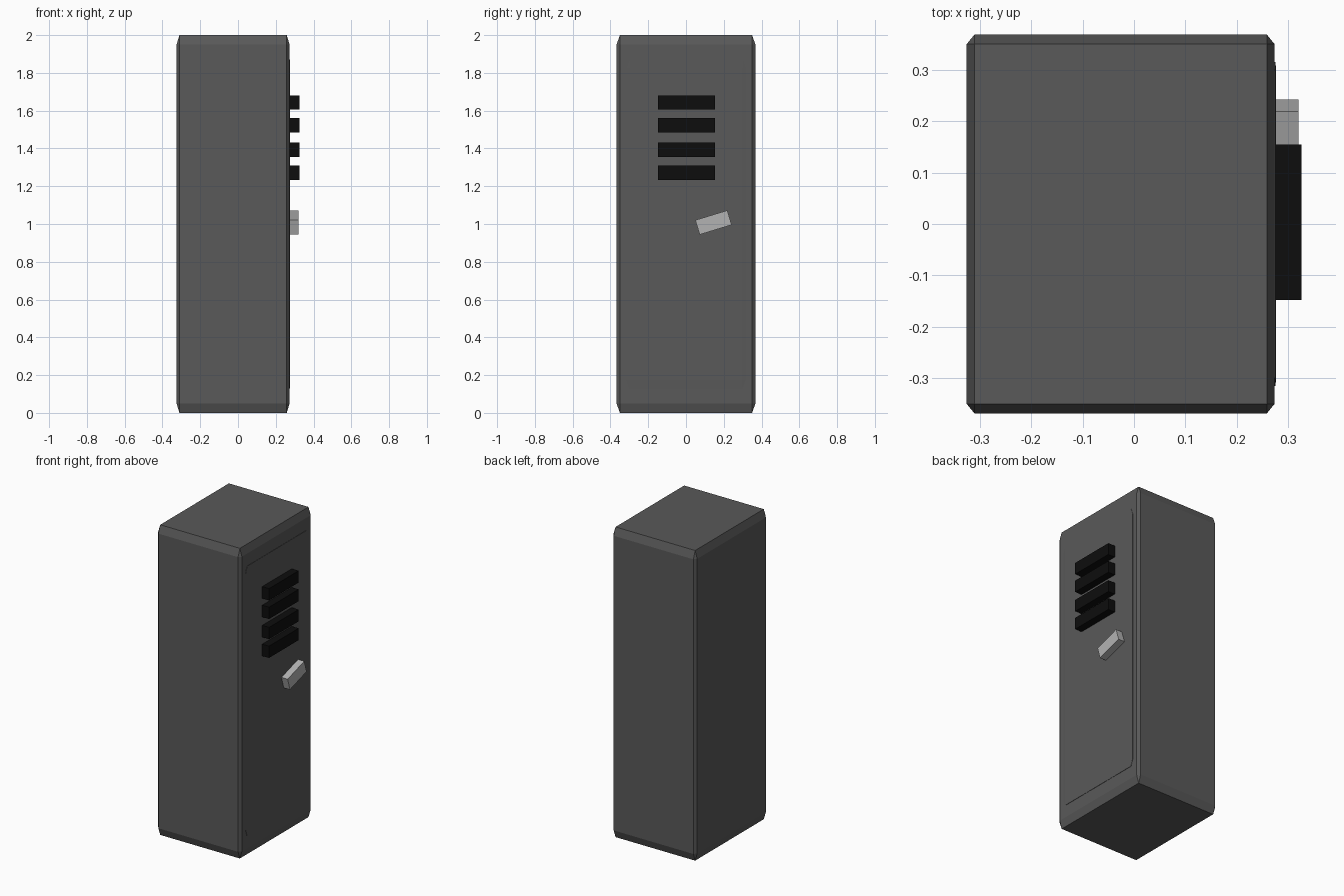
import bpy, bmesh, math
from mathutils import Matrix, Vector

if "Cube" in bpy.data.objects:
    bpy.data.objects.remove(bpy.data.objects["Cube"])


def material(name, value):
    mat = bpy.data.materials.new(name)
    mat.diffuse_color = (value, value, value, 1)
    mat.use_nodes = True
    mat.node_tree.nodes["Principled BSDF"].inputs["Base Color"].default_value = mat.diffuse_color
    return mat


def box(name, lo, hi, mat=None, bevel=0.0, tilt=0.0):
    """Box between two corners; the bevel is a fraction of each side."""
    lo, hi = Vector(lo), Vector(hi)
    bm = bmesh.new()
    bmesh.ops.create_cube(bm, size=1)
    if bevel:
        bmesh.ops.bevel(bm, geom=bm.edges[:], offset=bevel, segments=1,
                        affect='EDGES')
    bmesh.ops.transform(bm, matrix=Matrix.Diagonal((*(hi - lo), 1)), verts=bm.verts)
    mesh = bpy.data.meshes.new(name)
    bm.to_mesh(mesh)
    bm.free()
    if mat:
        mesh.materials.append(mat)
    obj = bpy.data.objects.new(name, mesh)
    obj.location = (lo + hi) / 2
    obj.rotation_euler.x = tilt
    bpy.context.collection.objects.link(obj)
    return obj


dark = material("dark_metal", 0.1)
black = material("black_slot", 0.004)
light = material("light_metal", 0.45)

# Cabinet body and thin raised door
box("locker_body", (-0.325, -0.368, 0), (0.273, 0.368, 2), dark, bevel=0.025)
box("door_panel", (0.235, -0.315, 0.13), (0.276, 0.315, 1.87), dark, bevel=0.025)

# Ventilation slats
for i, z in enumerate((1.643, 1.523, 1.393, 1.272)):
    box(f"vent_slat_{i + 1}", (0.245, -0.148, z - 0.038), (0.325, 0.154, z + 0.038), black)

# Tilted door handle
box("door_handle", (0.245, 0.057, 0.968), (0.32, 0.234, 1.048), light,
    tilt=math.radians(17))
